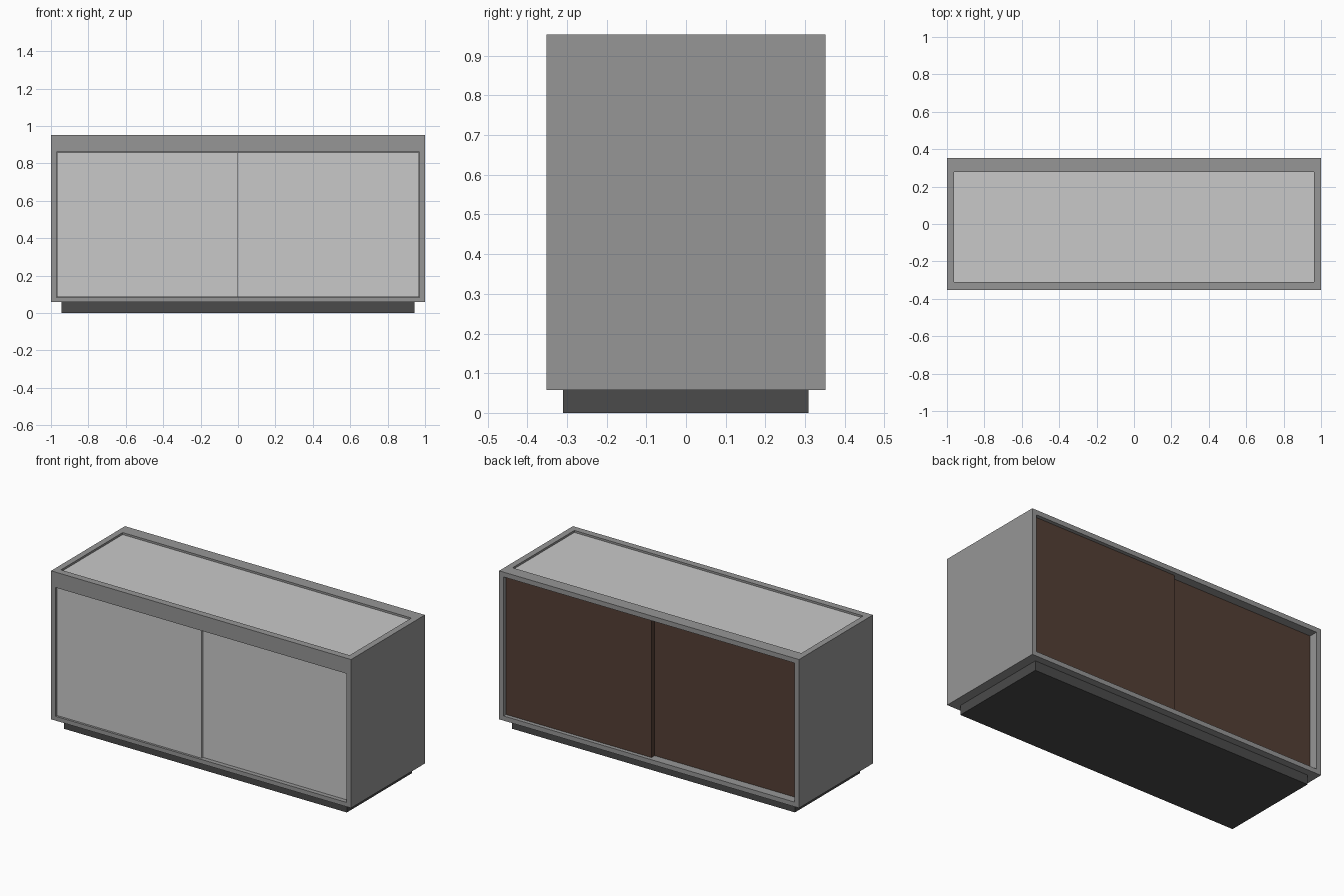
import bpy

if "Cube" in bpy.data.objects:
    bpy.data.objects.remove(bpy.data.objects["Cube"])


def material(name, rgb):
    m = bpy.data.materials.new(name)
    m.diffuse_color = (*rgb, 1.0)
    m.use_nodes = True
    m.node_tree.nodes["Principled BSDF"].inputs["Base Color"].default_value = m.diffuse_color
    return m


GREY = material("mid_grey", (0.305, 0.305, 0.305))
LIGHT = material("light_grey", (0.584, 0.584, 0.584))
DARK = material("charcoal", (0.069, 0.069, 0.069))
BROWN = material("dark_brown", (0.089, 0.049, 0.035))


def box(name, x, y, z, mat=None):
    """Box from (min, max) ranges on each axis."""
    lo, hi = zip(x, y, z)
    verts = [(px, py, pz) for px in x for py in y for pz in z]
    faces = [(0, 1, 3, 2), (4, 6, 7, 5), (0, 4, 5, 1),
             (2, 3, 7, 6), (0, 2, 6, 4), (1, 5, 7, 3)]
    mesh = bpy.data.meshes.new(name)
    mesh.from_pydata(verts, [], faces)
    ob = bpy.data.objects.new(name, mesh)
    bpy.context.collection.objects.link(ob)
    if mat:
        mesh.materials.append(mat)
    return ob


W, D, TOP, FOOT = 1.0, 0.352, 0.953, 0.058   # half width, half depth, heights
IN = 0.97                                    # half width of the door openings
GAP = 0.002                                  # clearance around the doors

# Carcass and recessed plinth
carcass = box("carcass", (-W, W), (-D, D), (FOOT, TOP), GREY)
box("plinth", (-0.943, 0.943), (-0.31, 0.309), (0, FOOT), DARK)


def pocket(name, x, y, z):
    """Cut a recess into the carcass."""
    cutter = box(name, x, y, z)
    cutter.hide_render = True
    cutter.display_type = 'WIRE'
    mod = carcass.modifiers.new(name, 'BOOLEAN')
    mod.operation = 'DIFFERENCE'
    mod.solver = 'EXACT'
    mod.object = cutter


pocket("front_cutter", (-IN, IN), (-D - 0.1, -D + 0.05), (0.084, 0.86))
pocket("back_cutter", (-IN, IN), (D - 0.075, D + 0.1), (0.086, 0.924))
pocket("top_cutter", (-0.963, 0.962), (-0.311, 0.277), (TOP - 0.02, TOP + 0.1))

# Sliding doors: one of each pair sits behind the other
for side, x, front_in, back_in in (
        ("left", (-IN + GAP, -0.003), 0.01, 0.05),
        ("right", (-0.003, IN - GAP), 0.024, 0.02)):
    box(f"front_door_{side}", x, (-D + front_in, -D + 0.05),
        (0.084 + GAP, 0.86 - GAP), LIGHT)
    box(f"back_door_{side}", x, (D - 0.075, D - back_in),
        (0.086 + GAP, 0.924 - GAP), BROWN)

# Inset top panel
box("top_panel", (-0.963, 0.962), (-0.311, 0.277),
    (TOP - 0.02, TOP - 0.012), LIGHT)
